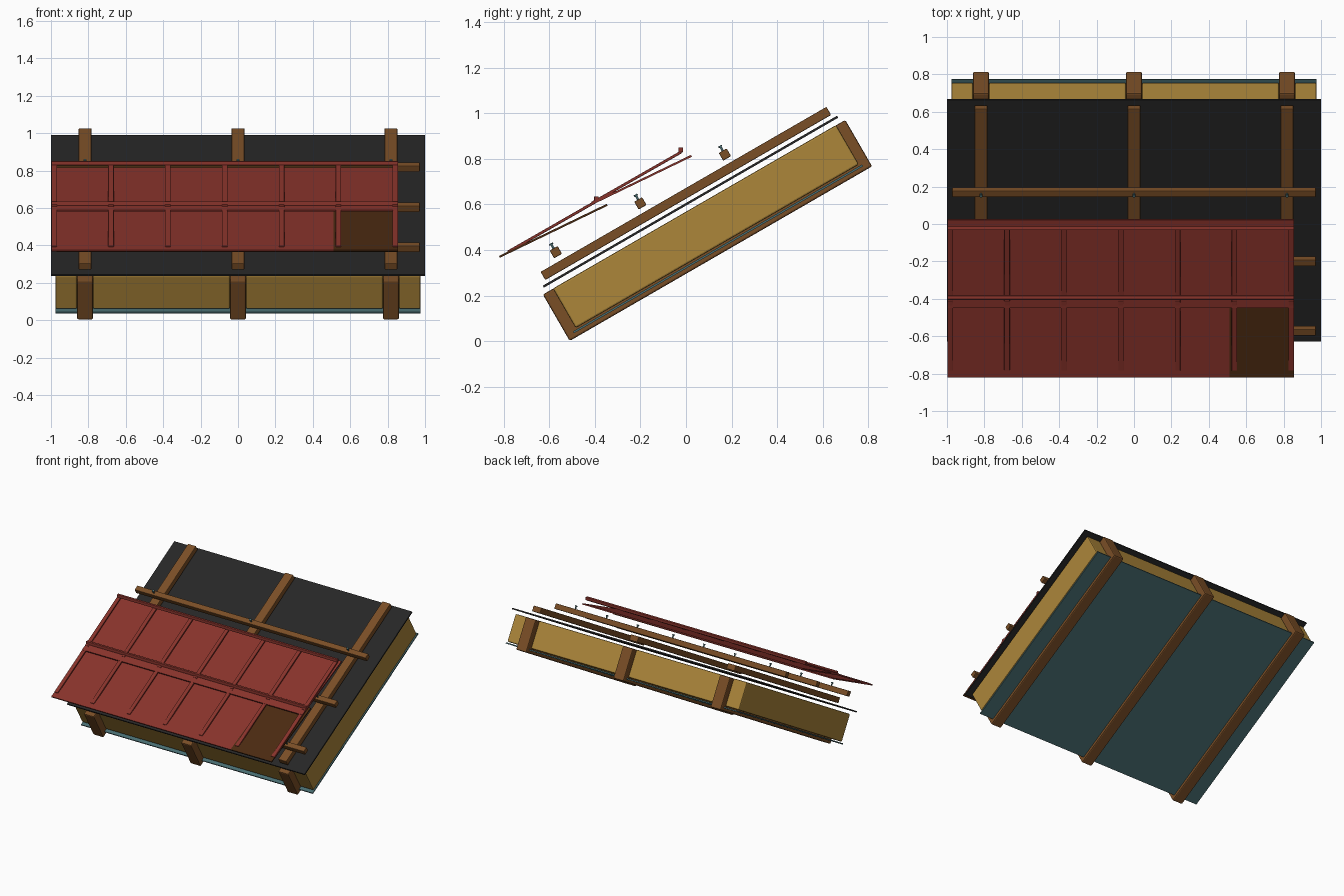
import bpy
from math import radians, sin, cos
from mathutils import Matrix, Vector

if "Cube" in bpy.data.objects:
    bpy.data.objects.remove(bpy.data.objects["Cube"])

PITCH = radians(30)


def material(name, r, g, b):
    def lin(c):
        c /= 255
        return c / 12.92 if c <= 0.04045 else ((c + 0.055) / 1.055) ** 2.4
    m = bpy.data.materials.new(name)
    m.diffuse_color = (lin(r), lin(g), lin(b), 1)
    m.use_nodes = True
    m.node_tree.nodes["Principled BSDF"].inputs["Base Color"].default_value = m.diffuse_color
    return m


WOOD = material("wood", 122, 78, 38)
INSULATION = material("insulation yellow", 172, 134, 58)
BLACK = material("black membrane", 38, 38, 38)
TEAL = material("teal", 72, 108, 112)
RED = material("red metal", 136, 51, 43)
BROWN = material("dark brown", 75, 42, 17)


def bevel(ob, width):
    if width:
        m = ob.modifiers.new("bevel", 'BEVEL')
        m.width = width
        m.segments = 2


def box(name, x, y, z, mat, edge=0.0, angle=PITCH):
    """Box given by its ranges in a frame tilted about the x axis."""
    lo, hi = zip(x, y, z)
    size = [b - a for a, b in zip(lo, hi)]
    centre = Vector([(a + b) / 2 for a, b in zip(lo, hi)])
    bpy.ops.mesh.primitive_cube_add(size=1)
    ob = bpy.context.object
    ob.name = name
    ob.data.transform(Matrix.Diagonal((*size, 1)))
    rot = Matrix.Rotation(angle, 4, 'X')
    ob.matrix_world = Matrix.Translation(rot @ centre) @ rot
    ob.data.materials.append(mat)
    bevel(ob, edge)
    return ob


def strip(name, x, start, end, thick, mat, edge=0.0):
    """Flat strip whose mid line runs between two (y, z) points."""
    a, b = Vector((0, *start)), Vector((0, *end))
    d = b - a
    angle = Vector((1, 0)).angle_signed(Vector((d.y, d.z))) * -1
    c = Matrix.Rotation(-angle, 3, 'X') @ a
    return box(name, x, (c.y, c.y + d.length), (c.z - thick / 2, c.z + thick / 2),
               mat, edge, angle)


SUPPORTS = (-0.818, 0.0, 0.818)

# Rafters and the battens that run above them
for x in SUPPORTS:
    box("rafter", (x - 0.043, x + 0.043), (-0.441, 1.09), (0.256, 0.491), WOOD, 0.008)
    box("counter_batten", (x - 0.034, x + 0.034), (-0.40, 1.047), (0.541, 0.582), WOOD, 0.004)

# Insulation between and outside the rafters
edges = [-0.975, -0.861, -0.775, -0.043, 0.043, 0.775, 0.861, 0.975]
for x0, x1 in zip(edges[::2], edges[1::2]):
    box("insulation", (x0, x1), (-0.39, 1.044), (0.292, 0.492), INSULATION, 0.008)

# Membranes below and above the insulation
box("lower_membrane", (-0.975, 0.975), (-0.408, 1.056), (0.276, 0.285), TEAL)
box("upper_membrane", (-1, 1), (-0.422, 1.068), (0.515, 0.525), BLACK)

# Cross battens with their screws
for u in (-0.299, 0.129, 0.557):
    box("cross_batten", (-0.972, 0.972), (u - 0.02, u + 0.02), (0.604, 0.643), WOOD, 0.004)
    for x in SUPPORTS:
        for radius, v0, v1 in ((0.005, 0.64, 0.664), (0.009, 0.661, 0.668)):
            v = (v0 + v1) / 2
            bpy.ops.mesh.primitive_cylinder_add(
                vertices=12, radius=radius, depth=v1 - v0, rotation=(PITCH, 0, 0),
                location=(x, u * cos(PITCH) - v * sin(PITCH), u * sin(PITCH) + v * cos(PITCH)))
            screw = bpy.context.object
            screw.name = "screw"
            screw.data.materials.append(TEAL)
            bpy.ops.object.shade_smooth_by_angle()

# Two overlapping rows of roof sheet, each with ribs and a top bar
LEFT, RIGHT, SPLIT = -0.998, 0.856, 0.51
for row in range(2):
    dy, dz = row * 0.37, row * 0.215
    low, high = (-0.818 + dy, 0.37 + dz), (-0.346 + dy, 0.598 + dz)
    strip("roof_sheet", (LEFT, RIGHT if row else SPLIT), low, high, 0.009, RED)
    if not row:
        strip("dark_sheet", (SPLIT, RIGHT), low, high, 0.009, BROWN)
    for i in range(7):
        x = LEFT + 0.015 + i * (RIGHT - LEFT - 0.03) / 6
        strip("roof_rib", (x - 0.015, x + 0.015), (-0.782 + dy, 0.391 + dz),
              (-0.392 + dy, 0.614 + dz), 0.012, RED, 0.003)
    box("roof_top_bar", (LEFT, RIGHT), (-0.403 + dy, -0.383 + dy),
        (0.613 + dz, 0.635 + dz), RED, 0.003, 0.0)
